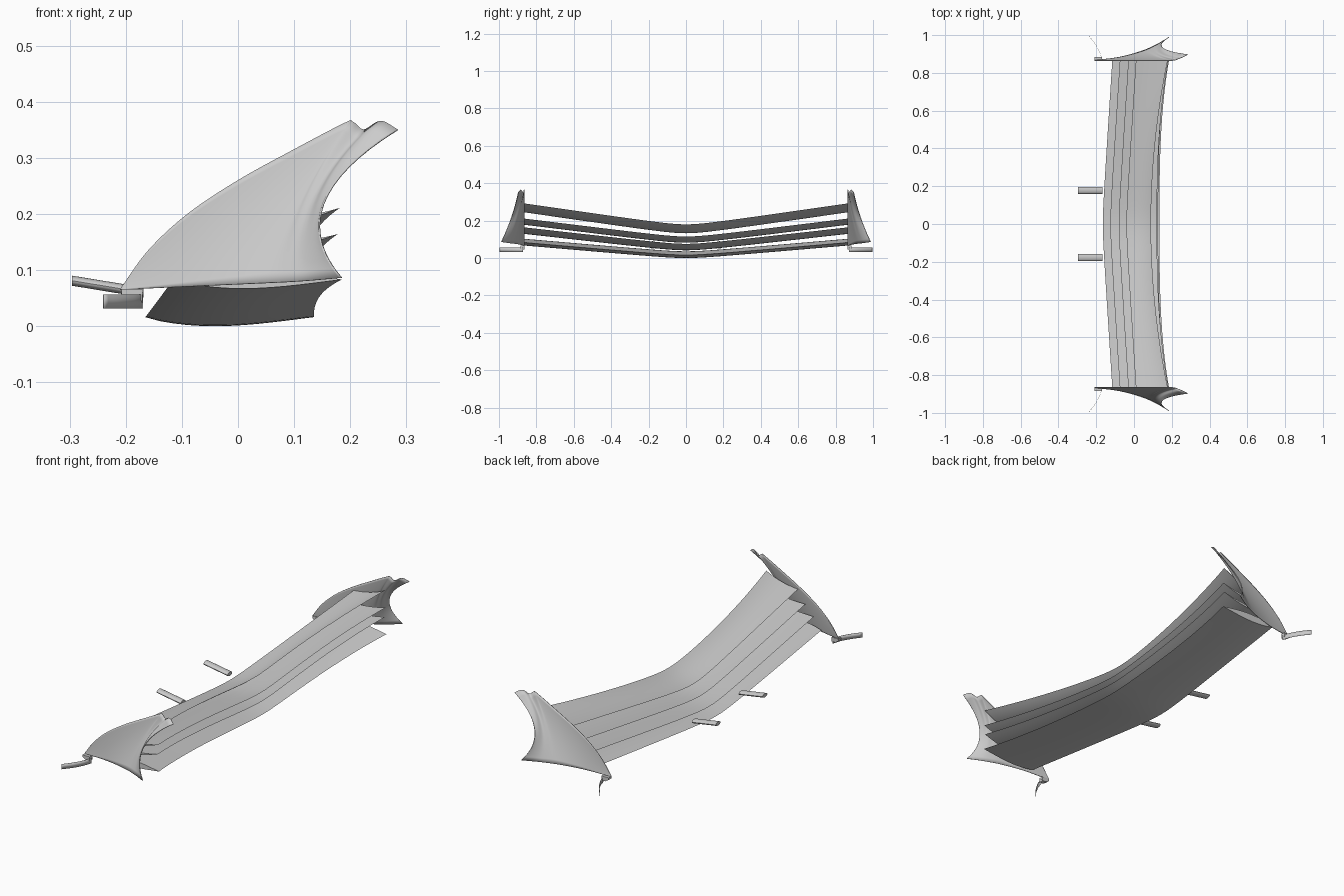
import bpy, bmesh, math
from mathutils import Vector

cube = bpy.data.objects.get("Cube")
if cube:
    bpy.data.objects.remove(cube, do_unlink=True)

grey = bpy.data.materials.new("light_grey")
grey.use_nodes = True
COLOUR = (0.6, 0.6, 0.6, 1)
grey.diffuse_color = COLOUR
grey.node_tree.nodes["Principled BSDF"].inputs["Base Color"].default_value = COLOUR
HALF = 0.865  # half span of the planes


def lerp(a, b, t):
    return a + (b - a) * t


def loft(name, rows, closed=False, thickness=0):
    """Skin rows of points; closed rows become capped tubes, open rows thin sheets."""
    bm = bmesh.new()
    grid = [[bm.verts.new(p) for p in row] for row in rows]
    n = len(rows[0])
    for a, b in zip(grid, grid[1:]):
        for i in range(n if closed else n - 1):
            j = (i + 1) % n
            bm.faces.new((a[i], a[j], b[j], b[i]))
    if closed:
        bm.faces.new(grid[0])
        bm.faces.new(grid[-1])
    bmesh.ops.remove_doubles(bm, verts=bm.verts, dist=0.00005)
    bmesh.ops.recalc_face_normals(bm, faces=bm.faces)
    mesh = bpy.data.meshes.new(name)
    bm.to_mesh(mesh)
    bm.free()
    obj = bpy.data.objects.new(name, mesh)
    bpy.context.collection.objects.link(obj)
    mesh.materials.append(grey)
    if thickness:
        mod = obj.modifiers.new("thickness", "SOLIDIFY")
        mod.thickness = thickness
        mod.offset = 0
    bpy.ops.object.select_all(action="DESELECT")
    obj.select_set(True)
    bpy.context.view_layer.objects.active = obj
    bpy.ops.object.shade_smooth_by_angle(angle=math.radians(35))
    return obj


def smooth_path(points, steps=8):
    """Catmull-Rom curve through a few points."""
    p = [Vector(q) for q in points]
    p = [2 * p[0] - p[1]] + p + [2 * p[-1] - p[-2]]
    out = []
    for a, b, c, d in zip(p, p[1:], p[2:], p[3:]):
        for k in range(steps):
            t = k / steps
            out.append(0.5 * (2 * b + (c - a) * t + (2 * a - 5 * b + 4 * c - d) * t * t
                              + (3 * b - a - 3 * c + d) * t ** 3))
    return out + [p[-2]]


def sample(path, t):
    f = t * (len(path) - 1)
    i = min(int(f), len(path) - 2)
    return path[i].lerp(path[i + 1], f - i)


# Stacked planes: swept, raised towards the tips, with a cambered section
def plane(name, lead, trail, sag, thick, rise, back, power):
    rows = []
    for k in range(-24, 25):
        t = abs(k) / 24
        bend = (math.sqrt(t * t + 0.012) - 0.11) / 0.896
        x0, x1 = lead[0] + 0.05 * bend, trail[0] + back * t ** power
        row = []
        for side in (1, -1):
            for i in range(12):
                s = i / 12 if side == 1 else 1 - i / 12
                mid = lerp(lead[1], trail[1], s) - sag * 4 * s * (1 - s)
                half = thick / 2 * math.sin(math.pi * s ** 0.8)
                row.append((lerp(x0, x1, s), k / 24 * HALF, mid + side * half + rise * bend))
        rows.append(row)
    loft(name, rows, closed=True)


plane("main_plane", (-0.165, 0.016), (0.135, 0.016), -0.002, 0.036, 0.067, 0.05, 3)
plane("lower_flap", (-0.125, 0.05), (0.128, 0.076), 0.013, 0.012, 0.088, 0.05, 3)
plane("middle_flap", (-0.08, 0.09), (0.122, 0.115), 0.013, 0.01, 0.096, 0.06, 2.6)
plane("upper_flap", (-0.04, 0.135), (0.09, 0.18), 0.013, 0.008, 0.112, 0.088, 2)

top_edge = smooth_path([(-0.21, 0.865, 0.066), (-0.16, 0.865, 0.135), (-0.09, 0.865, 0.2),
                        (0, 0.865, 0.26), (0.1, 0.865, 0.315), (0.19, 0.865, 0.362),
                        (0.205, 0.866, 0.364), (0.225, 0.87, 0.35), (0.255, 0.882, 0.365),
                        (0.285, 0.897, 0.35)])
low_edge = smooth_path([(-0.21, 0.866, 0.065), (-0.08, 0.883, 0.071), (0.03, 0.912, 0.076),
                        (0.11, 0.945, 0.08), (0.185, 0.988, 0.086)])
foot_line = smooth_path([(-0.17, 0.872, 0), (-0.182, 0.91, 0), (-0.207, 0.955, 0), (-0.24, 0.998, 0)], 4)

for label, side in (("left", 1), ("right", -1)):
    # Flared end plate with a hollowed rear edge
    rows = []
    for i in range(73):
        u = i / 72
        a, b = sample(low_edge, u), sample(top_edge, u)
        ctrl = (a + b) / 2 + Vector((-0.165 * u ** 3, -0.018 * u, 0))
        row = []
        for j in range(17):
            v = j / 16
            p = a * (1 - v) ** 2 + ctrl * 2 * v * (1 - v) + b * v * v
            row.append((p.x, side * p.y, p.z))
        rows.append(row)
    loft("end_plate_" + label, rows, thickness=0.003)

    # Curved upright strip ahead of the end plate
    loft("foot_strip_" + label, [[(p.x, side * p.y, z) for z in (0.031, 0.056)] for p in foot_line],
         thickness=0.001)

    # Small bracket joining strip and end plate
    loft("bracket_" + label, [[(x, side * y, z) for y, z in
                               ((0.863, low), (0.885, low), (0.885, 0.066), (0.863, 0.066))]
                              for x, low in ((-0.208, 0.056), (-0.19, 0.045), (-0.17, 0.045))], closed=True)

    # Oval mounting rod
    rows = []
    for x, z in ((-0.296, 0.081), (-0.168, 0.06)):
        rows.append([(x, side * 0.178 + 0.018 * math.cos(a), z + 0.009 * math.sin(a))
                     for a in (math.tau * k / 20 for k in range(20))])
    loft("mounting_rod_" + label, rows, closed=True)
